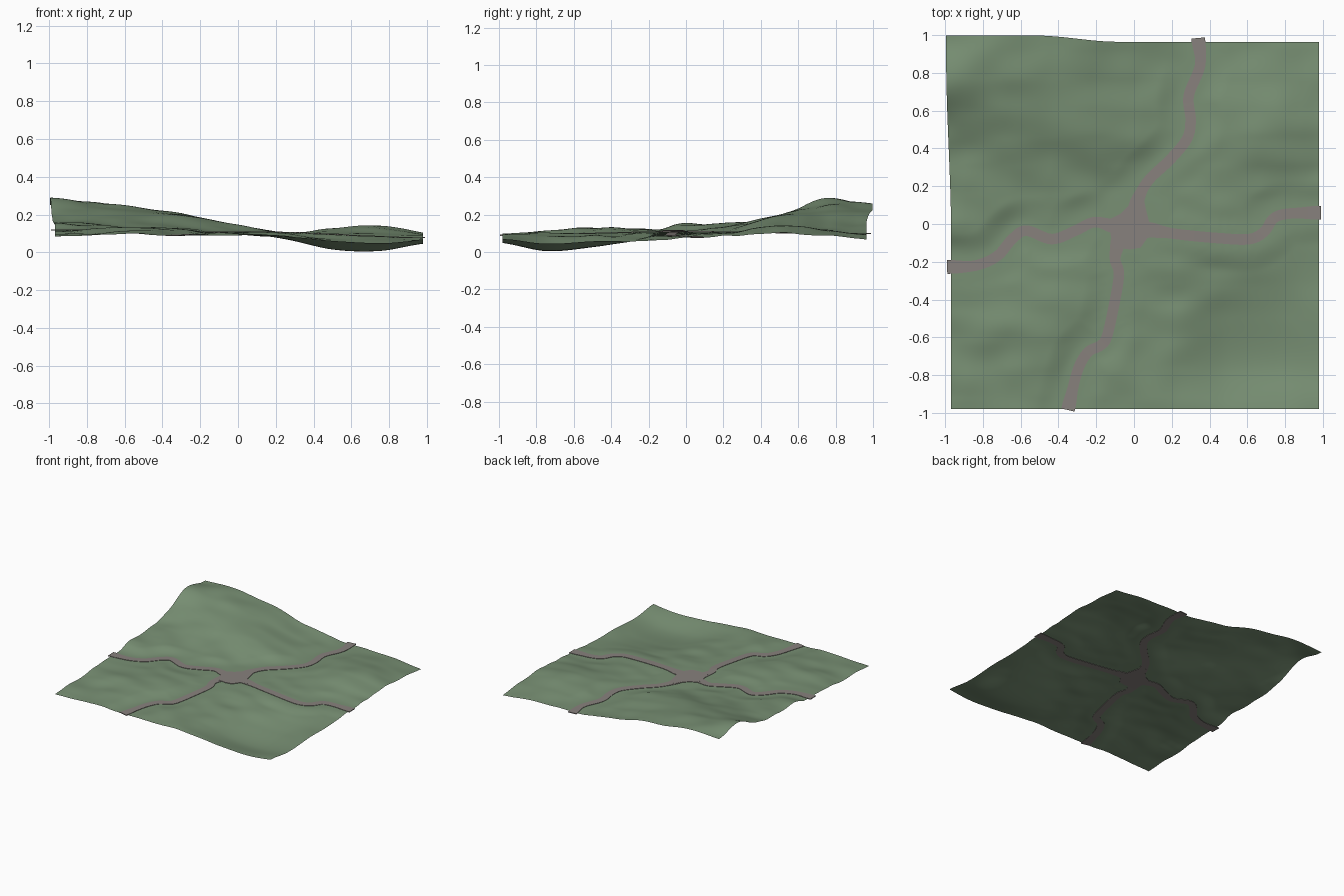
import bpy, bmesh, math
from mathutils import Vector, noise, kdtree

if "Cube" in bpy.data.objects:
    bpy.data.objects.remove(bpy.data.objects["Cube"])

# --- colours
def material(name, rgb):
    m = bpy.data.materials.new(name)
    m.diffuse_color = (*rgb, 1)
    m.use_nodes = True
    m.node_tree.nodes["Principled BSDF"].inputs["Base Color"].default_value = m.diffuse_color
    return m

GRASS = material("grass_green", (0.19, 0.28, 0.175))
STONE = material("road_grey", (0.245, 0.22, 0.205))

# --- coarse hill heights in thousandths, back row first, 0.25 apart
HILLS = [
    [250, 258, 228, 195, 140, 105, 100, 85, 65],
    [285, 262, 230, 190, 135, 110, 115, 115, 85],
    [190, 200, 195, 190, 150, 115, 130, 142, 100],
    [155, 150, 140, 132, 115, 105, 105, 105, 88],
    [155, 140, 125, 115, 108, 100, 90, 85, 75],
    [118, 120, 125, 115, 100, 95, 75, 60, 60],
    [105, 120, 130, 118, 100, 85, 35, 28, 60],
    [92, 105, 115, 105, 98, 70, 16, 8, 48],
    [90, 90, 92, 92, 92, 85, 62, 52, 70],
]
PLAZA_Z = 0.108
HALF_ROAD = 0.028

# --- road centre lines, from the plaza outwards, with the end height
ROADS = {
    "north_road": (0.10, [(0, .05), (.025, .14), (.08, .235), (.19, .34), (.28, .45), (.30, .55),
                          (.29, .68), (.35, .84), (.34, .985)]),
    "east_road": (0.078, [(0, -.02), (.08, -.03), (.24, -.055), (.45, -.075), (.61, -.08),
                          (.69, -.04), (.74, .03), (.82, .055), (.99, .06)]),
    "south_road": (0.09, [(-.07, -.04), (-.09, -.12), (-.10, -.19), (-.08, -.27), (-.11, -.45),
                          (-.145, -.6), (-.18, -.645), (-.245, -.68), (-.30, -.78), (-.35, -.985)]),
    "west_road": (0.118, [(-.04, 0), (-.11, -.01), (-.21, .01), (-.31, -.035), (-.435, -.08),
                          (-.57, -.035), (-.645, -.08), (-.725, -.17), (-.84, -.22), (-.99, -.228)]),
}

def spline(p0, p1, p2, p3, t):
    return 0.5 * (2*p1 + (p2 - p0)*t + (2*p0 - 5*p1 + 4*p2 - p3)*t*t
                  + (3*p1 - p0 - 3*p2 + p3)*t**3)

def smooth_path(points, steps=8):
    pts = [Vector(p) for p in points]
    pts = [2*pts[0] - pts[1]] + pts + [2*pts[-1] - pts[-2]]
    out = [spline(*pts[i:i + 4], k / steps) for i in range(len(pts) - 3) for k in range(steps)]
    return out + [pts[-2]]

def clamp01(t):
    return max(0.0, min(1.0, t))

def ease(t):
    t = clamp01(t)
    return t * t * (3 - 2 * t)

def road_z(p, end_z):
    return PLAZA_Z + (end_z - PLAZA_Z) * ease((p.length - 0.1) / 0.87)

# --- lookup of nearest road point
paths = {n: smooth_path(pts) for n, (_, pts) in ROADS.items()}
samples = [Vector((p.x, p.y, road_z(p, ROADS[n][0]))) for n, ps in paths.items() for p in ps]
tree = kdtree.KDTree(len(samples))
for i, s in enumerate(samples):
    tree.insert((s.x, s.y, 0), i)
tree.balance()

def hill_z(x, y):
    u, v = (x + 1) * 4, (1 - y) * 4
    cu, cv = max(0, min(7, int(u))), max(0, min(7, int(v)))
    cell = lambda r, c: HILLS[max(0, min(8, r))][max(0, min(8, c))] / 1000
    rows = [spline(*[cell(cv + j, cu + i) for i in (-1, 0, 1, 2)], u - cu) for j in (-1, 0, 1, 2)]
    z = spline(*rows, v - cv)
    bumps = noise.noise(Vector((x * 4.5, y * 6.5, 3))) * 0.012
    return z + bumps * clamp01((z - 0.03) / 0.06)

def ground_z(x, y):
    _, i, d = tree.find((x, y, 0))
    plaza_d = math.hypot(x, y) - 0.10
    flat_z = samples[i].z if d < plaza_d else PLAZA_Z
    t = ease((min(d, plaza_d) - 0.045) / 0.13)
    return max(0.0, flat_z + (hill_z(x, y) - flat_z) * t)

def add_object(name, bm, mat):
    bmesh.ops.recalc_face_normals(bm, faces=bm.faces)
    me = bpy.data.meshes.new(name)
    bm.to_mesh(me)
    bm.free()
    me.materials.append(mat)
    ob = bpy.data.objects.new(name, me)
    bpy.context.collection.objects.link(ob)
    return ob

# --- terrain sheet, its back left corner pulled slightly outwards
bm = bmesh.new()
N = 130
grid = []
for j in range(N + 1):
    row = []
    for i in range(N + 1):
        s, t = i / N, j / N
        left = -0.968 - 0.027 * ease((t - 0.45) / 0.5)
        back = 0.965 + 0.033 * ease((0.46 - s) / 0.22)
        x = left + (0.98 - left) * s
        y = -0.98 + (back + 0.98) * t
        row.append(bm.verts.new((x, y, ground_z(x, y))))
    grid.append(row)
for j in range(N):
    for i in range(N):
        f = bm.faces.new((grid[j][i], grid[j][i+1], grid[j+1][i+1], grid[j+1][i]))
        f.smooth = True
ground = add_object("ground", bm, GRASS)
if ground.data.polygons[0].normal.z < 0:
    ground.data.flip_normals()

# --- roads: thin ribbons showing on both sides of the ground
for name, path in paths.items():
    bm = bmesh.new()
    rings = []
    for k, p in enumerate(path):
        d = (path[min(k + 1, len(path) - 1)] - path[max(k - 1, 0)]).normalized()
        side = Vector((-d.y, d.x))
        r = max(abs(p.x), abs(p.y))
        w = HALF_ROAD + 0.008 * ease((r - 0.85) / 0.12) + 0.012 * ease((0.2 - r) / 0.12)
        z = road_z(p, ROADS[name][0])
        a, b = p + side * w, p - side * w
        rings.append([bm.verts.new((q.x, q.y, z + h))
                      for q, h in ((a, .003), (b, .003), (b, -.003), (a, -.003))])
    for r0, r1 in zip(rings, rings[1:]):
        for m in range(4):
            bm.faces.new((r0[m], r0[(m+1) % 4], r1[(m+1) % 4], r1[m]))
    bm.faces.new(rings[0])
    bm.faces.new(rings[-1])
    add_object(name, bm, STONE)

# --- plaza where the roads meet
OUTLINE = [(-.13, .025), (-.07, .055), (-.02, .105), (0, .15), (.05, .14), (.065, .07), (.08, .01),
           (.13, -.005), (.13, -.06), (.07, -.075), (.035, -.125), (-.02, -.135), (-.06, -.13),
           (-.11, -.13), (-.125, -.05)]
bm = bmesh.new()
top = bm.faces.new([bm.verts.new((x, y, PLAZA_Z + 0.0035)) for x, y in OUTLINE])
ext = bmesh.ops.extrude_face_region(bm, geom=[top], use_keep_orig=True)
for v in ext["geom"]:
    if isinstance(v, bmesh.types.BMVert):
        v.co.z -= 0.007
add_object("plaza", bm, STONE)
